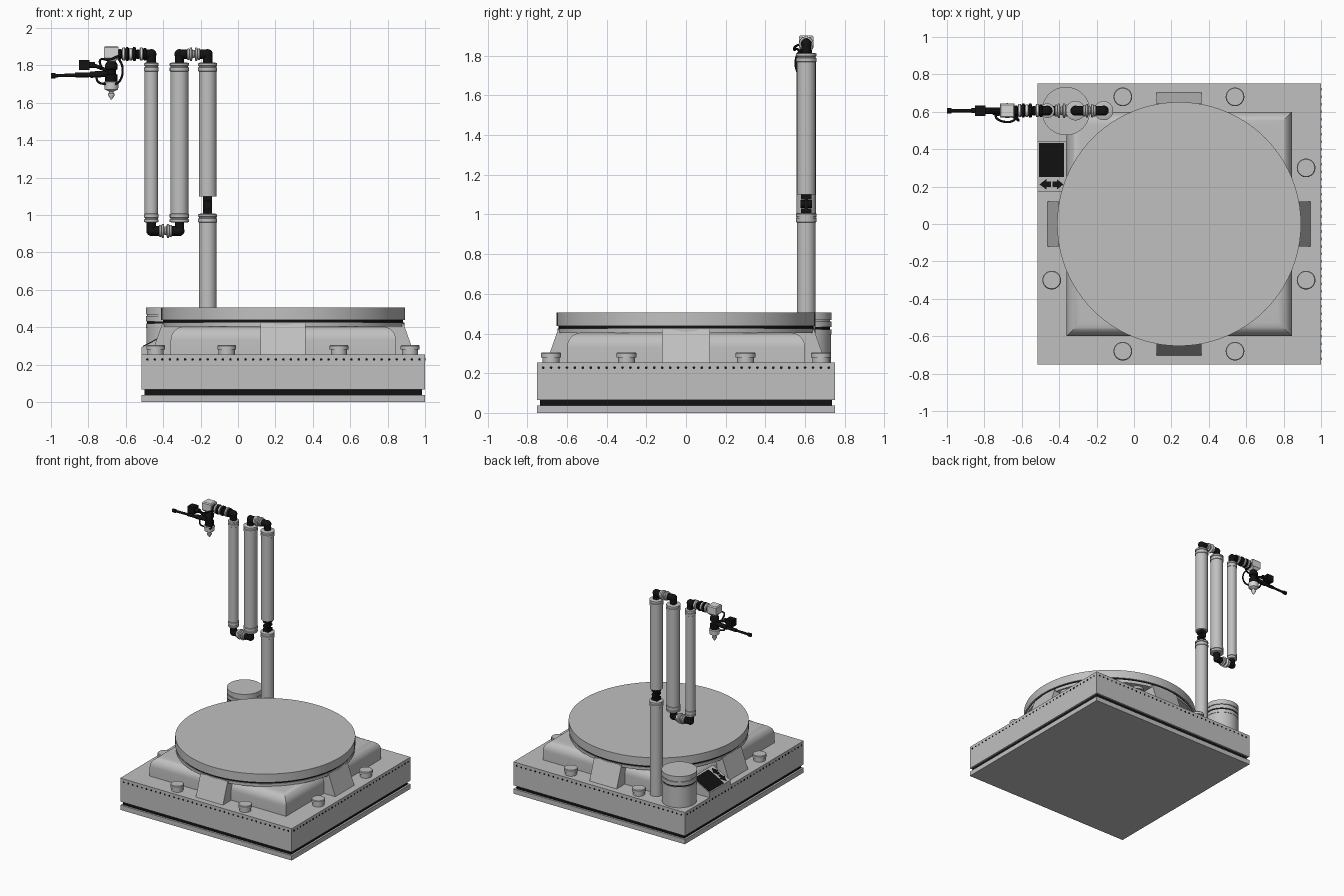
import bpy, bmesh, math
from mathutils import Vector, Matrix

if "Cube" in bpy.data.objects:
    bpy.data.objects.remove(bpy.data.objects["Cube"])


def material(name, v):
    m = bpy.data.materials.new(name)
    m.diffuse_color = (v, v, v, 1)
    m.use_nodes = True
    m.node_tree.nodes["Principled BSDF"].inputs["Base Color"].default_value = m.diffuse_color
    return m


GREY = material("machine grey", 0.53)
LIGHT = material("light grey", 0.68)
BLACK = material("black", 0.006)
CX, AY = 0.243, 0.606          # base centre x, arm plane y


def finish(name, bm, mat, smooth=True):
    bmesh.ops.recalc_face_normals(bm, faces=bm.faces)
    me = bpy.data.meshes.new(name)
    bm.to_mesh(me)
    bm.free()
    me.materials.append(mat)
    ob = bpy.data.objects.new(name, me)
    bpy.context.collection.objects.link(ob)
    if smooth:
        bpy.context.view_layer.objects.active = ob
        ob.select_set(True)
        bpy.ops.object.shade_smooth_by_angle(angle=math.radians(35))
        ob.select_set(False)
    return ob


def loft(name, rings, mat):
    """Skin closed rings of points and cap both ends."""
    bm = bmesh.new()
    vs = [[bm.verts.new(p) for p in r] for r in rings]
    n = len(vs[0])
    for a, b in zip(vs, vs[1:]):
        for i in range(n):
            bm.faces.new((a[i], a[(i + 1) % n], b[(i + 1) % n], b[i]))
    bm.faces.new(vs[0])
    bm.faces.new(vs[-1])
    return finish(name, bm, mat)


def lathe(name, profile, mat, origin=(0, 0, 0), axis=(0, 0, 1), n=32):
    """Turn (radius, height) pairs about an axis through origin."""
    rot = Vector((0, 0, 1)).rotation_difference(Vector(axis)).to_matrix()
    o = Vector(origin)
    rings = [[o + rot @ Vector((r * math.cos(2 * math.pi * i / n), r * math.sin(2 * math.pi * i / n), h))
              for i in range(n)] for r, h in profile]
    return loft(name, rings, mat)


def rod(name, a, b, r, mat, n=24):
    d = Vector(b) - Vector(a)
    return lathe(name, [(r, 0), (r, d.length)], mat, a, d.normalized(), n)


def rect(x0, x1, y0, y1, z):
    return [(x0, y0, z), (x1, y0, z), (x1, y1, z), (x0, y1, z)]


def box(name, x0, x1, y0, y1, z0, z1, mat):
    return loft(name, [rect(x0, x1, y0, y1, z0), rect(x0, x1, y0, y1, z1)], mat)


def cable(name, pts, r=0.006):
    cu = bpy.data.curves.new(name, 'CURVE')
    cu.dimensions = '3D'
    cu.bevel_depth, cu.bevel_resolution, cu.resolution_u = r, 2, 8
    sp = cu.splines.new('BEZIER')
    sp.bezier_points.add(len(pts) - 1)
    for bp, p in zip(sp.bezier_points, pts):
        bp.co = p
        bp.handle_left_type = bp.handle_right_type = 'AUTO'
    cu.materials.append(BLACK)
    bpy.context.collection.objects.link(bpy.data.objects.new(name, cu))


# Base slabs with a black shadow gap
box("bottom_plate", -0.515, 1.0, -0.75, 0.75, 0, 0.038, GREY)
box("base_gap", -0.5, 0.985, -0.735, 0.735, 0.036, 0.07, BLACK)
box("base_block", -0.515, 1.0, -0.75, 0.75, 0.066, 0.254, GREY)

# Row of small holes around the base block
bm = bmesh.new()
for k in range(4):
    half = 0.7575 if k % 2 else 0.75
    span = 0.75 if k % 2 else 0.7575
    turn = Matrix.Translation((CX - 0.0005, 0, 0.228)) @ Matrix.Rotation(k * math.pi / 2, 4, 'Z')
    for i in range(37):
        x = (i - 18) * (span - 0.03) / 18
        bmesh.ops.create_cone(bm, cap_ends=True, segments=8, radius1=0.007, radius2=0.007, depth=0.004,
                              matrix=turn @ Matrix.Translation((x, -half, 0)) @ Matrix.Rotation(math.pi / 2, 4, 'X'))
finish("base_holes", bm, BLACK)

# Raised body with rounded, mitred edges
rings = [rect(-0.36, 0.845, -0.6, 0.6, 0.25)]
for i in range(9):
    a = i * math.pi / 16
    d = 0.075 * (1 - math.cos(a))
    rings.append(rect(-0.36 + d, 0.845 - d, -0.6 + d, 0.6 - d, 0.33 + 0.075 * math.sin(a)))
loft("raised_body", rings, GREY)

# Sloped brackets on the four sides
for k in range(4):
    t = Matrix.Translation((CX - 0.003, 0, 0)) @ Matrix.Rotation(k * math.pi / 2, 4, 'Z')
    low = [t @ Vector(p) for p in rect(-0.12, 0.12, -0.705, -0.5, 0.25)]
    top = [t @ Vector(p) for p in rect(-0.12, 0.12, -0.645, -0.5, 0.42)]
    loft("side_bracket", [low, top], GREY)

# Round build table
for nm, r, z0, z1, m in (("table_underside", 0.648, 0.403, 0.425, GREY), ("table_gap", 0.642, 0.425, 0.44, BLACK),
                         ("table_top", 0.652, 0.438, 0.505, GREY)):
    rod(nm, (0.241, 0, z0), (0.241, 0, z1), r, m, 96)

# Round feet buttons
for x, y in ((-0.06, 0.68), (0.54, 0.68), (-0.06, -0.68), (0.54, -0.68), (0.92, 0.3), (0.92, -0.3), (-0.44, -0.3)):
    lathe("base_button", [(0.043, 0.25), (0.043, 0.28), (0.05, 0.28), (0.05, 0.3), (0.046, 0.305)], GREY, (x, y, 0))

# Material drum at the back corner
lathe("drum", [(0.126, 0.25), (0.126, 0.395), (0.129, 0.395), (0.129, 0.42), (0.12, 0.42), (0.12, 0.432),
               (0.129, 0.432), (0.129, 0.46), (0.122, 0.46), (0.122, 0.467), (0.129, 0.467), (0.129, 0.505)],
      GREY, (-0.364, 0.604, 0), n=64)
rod("drum_band", (-0.364, 0.604, 0.419), (-0.364, 0.604, 0.433), 0.123, BLACK, 64)


# Control console: sloped wedge, screen and two arrow keys
def slope(x, lift=0.0):
    return 0.293 + (x + 0.515) * 0.52 + lift


loft("console", [[(-0.515, y, 0.25), (-0.36, y, 0.25), (-0.36, y, slope(-0.36)), (-0.515, y, slope(-0.515))]
                 for y in (0.175, 0.44)], GREY)


def plate(name, pts):
    loft(name, [[(x, y, slope(x, h)) for x, y in pts] for h in (-0.002, 0.004)], BLACK)


plate("console_screen", [(-0.508, 0.25), (-0.374, 0.25), (-0.374, 0.432), (-0.508, 0.432)])
for s in (-1, 1):
    plate("arrow_key", [(-0.441 + s * u, 0.212 + v) for u, v in
                        ((0.004, -0.014), (0.028, -0.014), (0.028, -0.028), (0.064, 0),
                         (0.028, 0.028), (0.028, 0.014), (0.004, 0.014))])


# Arm tubes with end collars
def collar(z, r, s):
    """Profile of a grooved collar starting at an end and running inward (s = direction)."""
    return [(r * 0.8, z), (r, z + s * 0.004), (r, z + s * 0.016), (r * 0.9, z + s * 0.018), (r * 0.9, z + s * 0.024),
            (r, z + s * 0.026), (r, z + s * 0.045), (r * 0.93, z + s * 0.047)]


def tube(name, x, z0, z1, r, low=True, high=True):
    p = collar(z0, r, 1) if low else [(r * 0.93, z0)]
    p += collar(z1, r, -1)[::-1] if high else [(r * 0.93, z1)]
    lathe(name, p, GREY, (x, AY, 0), n=40)


X1, X2, X3, XH = -0.162, -0.313, -0.463, -0.677
ZT, ZB = 1.86, 0.915
tube("column", X1, 0.25, 1.007, 0.051, low=False)
tube("upper_column", X1, 1.1, 1.815, 0.051, low=False)
tube("second_arm_tube", X2, 0.96, 1.815, 0.052)
tube("third_arm_tube", X3, 0.96, 1.815, 0.039)

# Column hinge
box("hinge_blade", X1 - 0.024, X1 + 0.024, AY - 0.009, AY + 0.009, 1.0, 1.105, BLACK)
for z in (1.005, 1.075):
    box("hinge_end", X1 - 0.024, X1 + 0.024, AY - 0.026, AY + 0.026, z, z + 0.026, BLACK)
rod("hinge_pin", (X1, AY - 0.03, 1.053), (X1, AY + 0.03, 1.053), 0.02, BLACK)


# Black elbows and the bead joints between them
def elbow(x, zend, z, side):
    rod("elbow_stem", (x, AY, zend), (x, AY, z), 0.025, BLACK)
    rod("elbow_arm", (x, AY, z), (x + side * 0.045, AY, z), 0.026, BLACK)
    bm = bmesh.new()
    bmesh.ops.create_uvsphere(bm, u_segments=24, v_segments=12, radius=0.027,
                              matrix=Matrix.Translation((x, AY, z)))
    finish("elbow_ball", bm, BLACK)


def beads(x0, x1, z, r, mat_list):
    step = (x1 - x0) / len(mat_list)
    for i, (m, f) in enumerate(mat_list):
        w = step
        lathe("joint_bead", [(r * f * 0.8, 0), (r * f, w * 0.2), (r * f, w * 0.8), (r * f * 0.8, w)], m,
              (x0 + i * step, AY, z), (1, 0, 0))


pair = [(LIGHT, 0.85), (LIGHT, 1), (GREY, 0.6), (LIGHT, 1), (LIGHT, 0.85)]
elbow(X1, 1.81, ZT, -1)
elbow(X2, 1.81, ZT, 1)
beads(X2 + 0.04, X1 - 0.04, ZT, 0.036, pair)
elbow(X2, 0.965, ZB, -1)
elbow(X3, 0.965, ZB, 1)
beads(X3 + 0.04, X2 - 0.04, ZB, 0.038, pair)
elbow(X3, 1.81, ZT, -1)
beads(-0.64, X3 - 0.025, ZT, 0.037,
      [(BLACK, 0.75), (LIGHT, 0.95), (BLACK, 1), (LIGHT, 0.9), (BLACK, 1), (BLACK, 0.7), (LIGHT, 0.95), (BLACK, 0.9)])

# Tool head: block, dark body, nozzle
loft("head_block", [rect(XH - 0.022, XH + 0.022, AY - 0.022, AY + 0.022, 1.822),
                    rect(XH - 0.039, XH + 0.039, AY - 0.037, AY + 0.037, 1.84),
                    rect(XH - 0.039, XH + 0.039, AY - 0.037, AY + 0.037, 1.895),
                    rect(XH - 0.033, XH + 0.033, AY - 0.031, AY + 0.031, 1.903)], LIGHT)
lathe("head_core", [(0.025, 1.7), (0.033, 1.715), (0.033, 1.75), (0.024, 1.755), (0.024, 1.775),
                    (0.033, 1.78), (0.033, 1.805), (0.02, 1.825)], BLACK, (XH, AY, 0))
lathe("nozzle", [(0.003, 1.618), (0.018, 1.64), (0.018, 1.65), (0.012, 1.652), (0.012, 1.66), (0.036, 1.672),
                 (0.04, 1.71), (0.03, 1.716)], LIGHT, (XH, AY, 0))

# Side probe and camera on the head
rod("probe_mount", (XH, AY, 1.757), (-0.79, AY, 1.75), 0.017, BLACK)
rod("probe_sleeve", (-0.78, AY, 1.75), (-0.87, AY, 1.748), 0.013, BLACK)
rod("probe_rod", (-0.8, AY, 1.749), (-0.99, AY, 1.745), 0.009, BLACK)
rod("probe_tip", (-0.975, AY, 1.745), (-1.0, AY, 1.745), 0.014, BLACK)
box("camera_box", -0.85, -0.795, AY - 0.028, AY + 0.028, 1.775, 1.83, BLACK)
rod("camera_lens", (-0.8, AY, 1.802), (-0.765, AY, 1.802), 0.017, BLACK)
rod("camera_bracket", (-0.77, AY, 1.8), (XH, AY, 1.765), 0.01, BLACK)

# Loose cables
cable("right_cable", [(-0.64, AY - 0.02, 1.84), (-0.618, AY - 0.05, 1.79), (-0.63, AY - 0.045, 1.72),
                      (-0.665, AY - 0.02, 1.695)])
cable("front_cable", [(-0.73, AY - 0.015, 1.785), (-0.735, AY - 0.04, 1.83), (-0.69, AY - 0.06, 1.83),
                      (-0.64, AY - 0.05, 1.85), (-0.62, AY - 0.02, 1.86)])
cable("left_cable", [(-0.76, AY, 1.75), (-0.745, AY - 0.02, 1.71), (-0.7, AY - 0.02, 1.7)])
